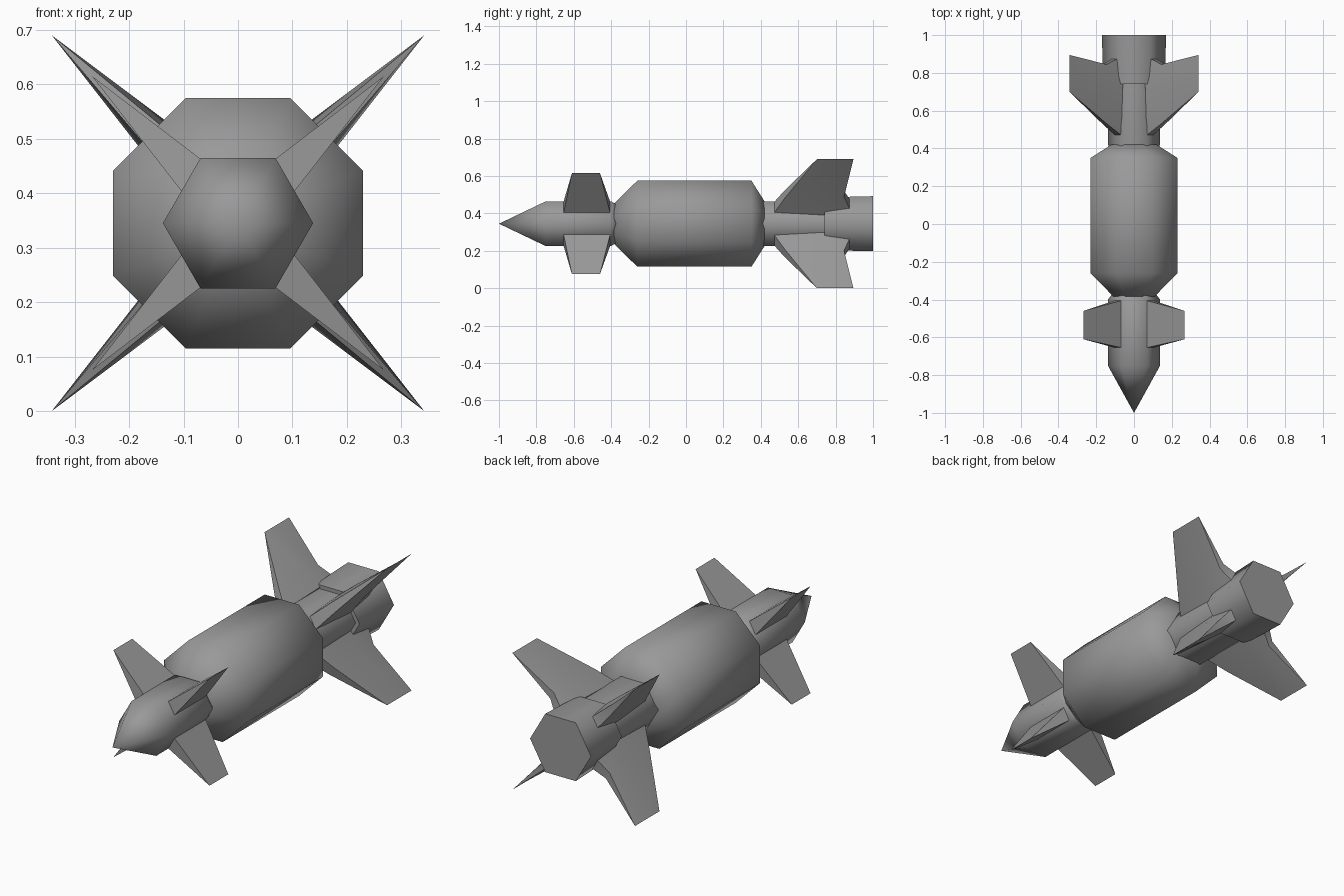
import bpy
import bmesh
import math
from mathutils import Vector

AXIS_Z = 0.345

old = bpy.data.objects.get("Cube")
if old:
    bpy.data.objects.remove(old)

grey = bpy.data.materials.new("plain grey")
grey.use_nodes = True
grey.diffuse_color = (0.32, 0.32, 0.32, 1)
grey.node_tree.nodes["Principled BSDF"].inputs["Base Color"].default_value = grey.diffuse_color


def loft(name, rings, smooth=65):
    """Skin a list of closed rings of points and cap both ends."""
    bm = bmesh.new()
    loops = [[bm.verts.new(p) for p in ring] for ring in rings]
    n = len(loops[0])
    for a, b in zip(loops, loops[1:]):
        for i in range(n):
            j = (i + 1) % n
            bm.faces.new((a[i], a[j], b[j], b[i]))
    bm.faces.new(loops[0])
    bm.faces.new(loops[-1])
    bmesh.ops.remove_doubles(bm, verts=bm.verts, dist=1e-5)
    bmesh.ops.recalc_face_normals(bm, faces=bm.faces)
    mesh = bpy.data.meshes.new(name)
    bm.to_mesh(mesh)
    bm.free()
    mesh.materials.append(grey)
    obj = bpy.data.objects.new(name, mesh)
    bpy.context.collection.objects.link(obj)
    bpy.ops.object.select_all(action='DESELECT')
    obj.select_set(True)
    bpy.context.view_layer.objects.active = obj
    bpy.ops.object.shade_smooth_by_angle(angle=math.radians(smooth))
    return obj


def tube(name, outline, stations):
    """Sweep an outline along y; stations are (y, scale)."""
    loft(name, [[(x * s, y, AXIS_Z + z * s) for x, z in outline] for y, s in stations])


hexagon = [(math.cos(i * math.pi / 3), math.sin(i * math.pi / 3)) for i in range(6)]
W, C = 0.23, 0.096
octagon = [(W, -C), (W, C), (C, W), (-C, W), (-W, C), (-W, -C), (-C, -W), (C, -W)]

# Fuselage
tube("nose", hexagon, [(-1, 0), (-0.75, 0.138), (-0.40, 0.138), (-0.37, 0.115)])
tube("body", octagon, [(-0.385, 0.47), (-0.26, 1), (0.35, 1), (0.42, 0.52)])
tube("tail", hexagon, [(0.38, 0.13), (0.43, 0.138), (0.75, 0.138)])
tube("nozzle", hexagon, [(0.74, 0.16), (0.86, 0.166), (1, 0.17)])


def fin(name, sections, sx, sz):
    """Sections run root to tip: (x, z, [(y, half thickness), ...])."""
    rings = []
    for x, z, chord in sections:
        across = Vector((0.5, 0, -0.866))
        mid = [(Vector((x, y, z)), h) for y, h in chord]
        ring = [p + across * h for p, h in mid] + [p - across * h for p, h in reversed(mid)]
        rings.append([(p.x * sx, p.y, AXIS_Z + p.z * sz) for p in ring])
    loft(name, rings, 35)


front_sections = [
    (0.084, 0.086, [(-0.655, 0.035), (-0.405, 0.035)]),
    (0.268, 0.27, [(-0.61, 0), (-0.46, 0)]),
]
rear_sections = [
    (0.084, 0.086, [(0.47, 0.033), (0.74, 0.05), (0.885, 0.032)]),
    (0.155, 0.16, [(0.53, 0.024), (0.74, 0.036), (0.845, 0.02)]),
    (0.342, 0.345, [(0.70, 0), (0.78, 0), (0.895, 0)]),
]

# Four fins at each end, mirrored about both planes
for side, sx in (("left", 1), ("right", -1)):
    for level, sz in (("upper", 1), ("lower", -1)):
        fin(f"front_fin_{level}_{side}", front_sections, sx, sz)
        fin(f"rear_fin_{level}_{side}", rear_sections, sx, sz)
